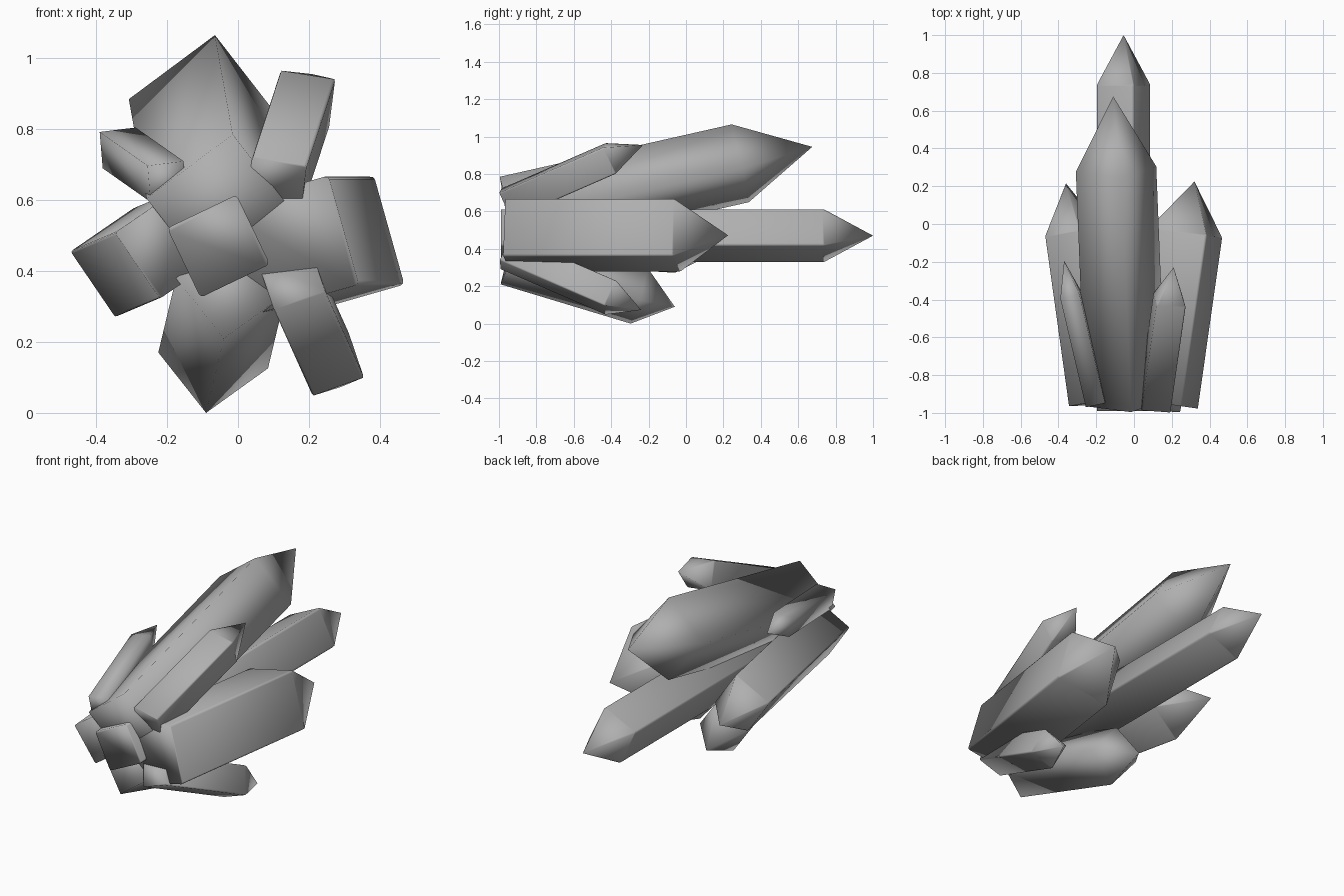
import bpy, bmesh
from mathutils import Vector

if "Cube" in bpy.data.objects:
    bpy.data.objects.remove(bpy.data.objects["Cube"])

# dark grey stone
stone = bpy.data.materials.new("stone")
stone.diffuse_color = (.43, .43, .43, 1)
stone.use_nodes = True
stone.node_tree.nodes["Principled BSDF"].inputs["Base Color"].default_value = stone.diffuse_color


def crystal(name, base, shoulder, tip, corner, rounding=0.0):
    """Square prism from base to shoulder, closed by a pyramid at tip.
    corner = front-view (x, z) offset from the axis to one prism corner."""
    base, shoulder, tip = Vector(base), Vector(shoulder), Vector(tip)
    axis = (shoulder - base).normalized()
    # corner offset made perpendicular to the axis, keeping its front-view x and z
    u = Vector((corner[0], -(corner[0] * axis.x + corner[1] * axis.z) / axis.y, corner[1]))
    v = axis.cross(u)
    ring = [u, v, -u, -v]

    bm = bmesh.new()
    low = [bm.verts.new(base + r) for r in ring]
    high = [bm.verts.new(shoulder + r) for r in ring]
    point = bm.verts.new(tip)
    bm.faces.new(low)
    for i in range(4):
        j = (i + 1) % 4
        bm.faces.new((low[i], low[j], high[j], high[i]))
        bm.faces.new((high[i], high[j], point))
    if rounding:
        long_edges = [bm.edges.get((low[i], high[i])) for i in range(4)]
        bmesh.ops.bevel(bm, geom=long_edges, offset=rounding, segments=2,
                        profile=0.5, affect='EDGES')
    bmesh.ops.recalc_face_normals(bm, faces=bm.faces)
    for face in bm.faces:
        face.smooth = True

    mesh = bpy.data.meshes.new(name)
    bm.to_mesh(mesh)
    bm.free()
    mesh.materials.append(stone)
    obj = bpy.data.objects.new(name, mesh)
    bpy.context.collection.objects.link(obj)
    return obj


# long central crystal
crystal("center_crystal", (-.055, -.99, .47), (-.055, .73, .47), (-.055, 1.0, .47), (.051, .145), .012)
# large crystals around it
crystal("top_crystal", (-.045, -.95, .577), (-.095, .29, .857), (-.11, .675, .945), (.03, .208))
crystal("right_crystal", (.146, -.95, .472), (.274, -.05, .472), (.32, .225, .472), (.109, .197), .012)
crystal("left_crystal", (-.192, -.945, .478), (-.317, -.05, .425), (-.36, .215, .41), (-.155, .03), .008)
crystal("bottom_crystal", (-.02, -.945, .358), (-.07, -.25, .148), (-.085, -.06, .09), (-.02, -.148))
# small outer crystals
crystal("upper_left_crystal", (-.2, -.95, .652), (-.335, -.375, .747), (-.37, -.195, .775), (-.055, .045))
crystal("upper_right_crystal", (.108, -.96, .64), (.188, -.405, .882), (.21, -.23, .955), (-.068, .083), .008)
crystal("lower_right_crystal", (.152, -.96, .38), (.26, -.405, .14), (.29, -.24, .073), (-.05, -.092), .008)
